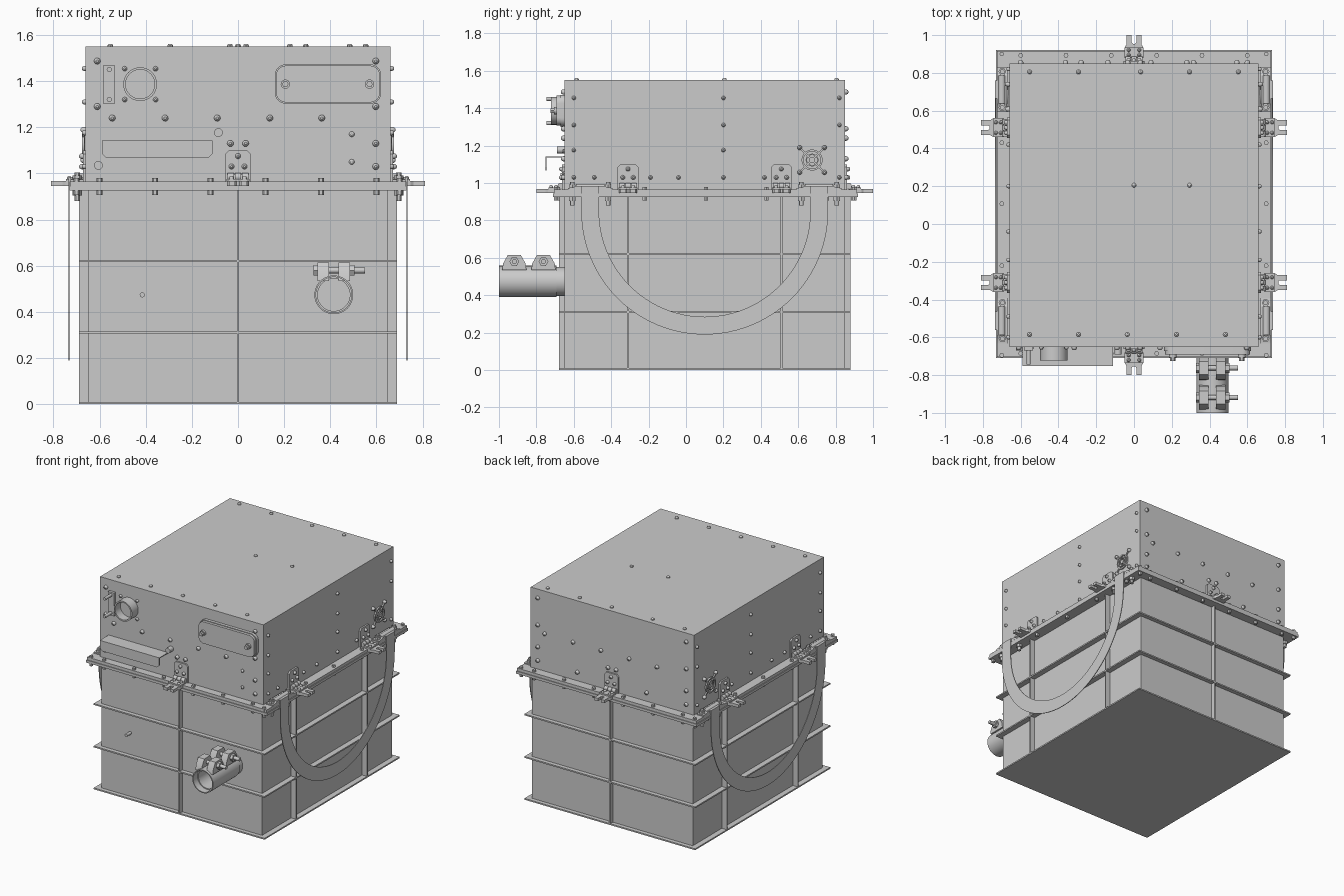
import bpy, bmesh
from math import sin, cos, pi
from mathutils import Matrix, Vector
from collections import defaultdict

if "Cube" in bpy.data.objects:
    bpy.data.objects.remove(bpy.data.objects["Cube"])

parts = defaultdict(bmesh.new)


def frame(u, v, w, o=(0, 0, 0)):
    m = Matrix((u, v, w)).transposed().to_4x4()
    m.translation = Vector(o)
    return m


X, Y, Z = Vector((1, 0, 0)), Vector((0, 1, 0)), Vector((0, 0, 1))
# Face frames: local u runs along the face, v up, w outward
FRONT = frame(X, Z, -Y, (0, -0.65, 0))
BACK = frame(-X, Z, Y, (0, 0.85, 0))
RIGHT = frame(Y, Z, X, (0.66, 0.1, 0))
LEFT = frame(-Y, Z, -X, (-0.66, 0.1, 0))
TOP = frame(X, Y, Z)
ALONG_X = frame(Y, Z, X)
SPIN_U = frame(Z, X, Y).transposed()            # local a,b,c -> v,w,u after transpose
SPIN_U = Matrix(((0, 0, 1, 0), (1, 0, 0, 0), (0, 1, 0, 0), (0, 0, 0, 1)))
PLAN = Matrix(((0, 1, 0, 0), (0, 0, 1, 0), (1, 0, 0, 0), (0, 0, 0, 1)))


def prism(name, m, pts, w0, w1):
    bm = parts[name]
    lo = [bm.verts.new(m @ Vector((a, b, w0))) for a, b in pts]
    hi = [bm.verts.new(m @ Vector((a, b, w1))) for a, b in pts]
    n = len(pts)
    fs = [bm.faces.new(lo[::-1]), bm.faces.new(hi)]
    fs += [bm.faces.new((lo[i], lo[(i + 1) % n], hi[(i + 1) % n], hi[i])) for i in range(n)]
    bmesh.ops.recalc_face_normals(bm, faces=fs)


def box(name, m, u0, u1, v0, v1, w0, w1):
    prism(name, m, [(u0, v0), (u1, v0), (u1, v1), (u0, v1)], w0, w1)


def lathe(name, m, c, profile, n=16, closed=False):
    bm = parts[name]
    rings = []
    for r, w in profile:
        if r == 0:
            rings.append([bm.verts.new(m @ Vector((c[0], c[1], w)))] * n)
        else:
            rings.append([bm.verts.new(m @ Vector((c[0] + r * cos(2 * pi * i / n),
                          c[1] + r * sin(2 * pi * i / n), w))) for i in range(n)])
    pairs = list(zip(rings, rings[1:])) + ([(rings[-1], rings[0])] if closed else [])
    fs = []
    for a, b in pairs:
        for i in range(n):
            j = (i + 1) % n
            fs.append(bm.faces.new(list(dict.fromkeys((a[i], a[j], b[j], b[i])))))
    bmesh.ops.recalc_face_normals(bm, faces=fs)


def cyl(name, m, c, r, w0, w1, n=16):
    lathe(name, m, c, [(0, w0), (r, w0), (r, w1), (0, w1)], n)


def tube(name, m, c, ro, ri, w0, w1, n=40):
    lathe(name, m, c, [(ro, w0), (ro, w1), (ri, w1), (ri, w0)], n, True)


def bolts(name, m, pts, r=0.014, h=0.018, base=0):
    for p in pts:
        lathe(name, m, p, [(0, base), (r, base), (r, base + h * .4), (r * .75, base + h * .8),
                           (r * .4, base + h), (0, base + h)], 12)


def round_rect(u0, u1, v0, v1, r, seg=8):
    pts = []
    for k, (cu, cv) in enumerate([(u1 - r, v1 - r), (u0 + r, v1 - r), (u0 + r, v0 + r), (u1 - r, v0 + r)]):
        pts += [(cu + r * cos(pi / 2 * (k + i / seg)), cv + r * sin(pi / 2 * (k + i / seg)))
                for i in range(seg + 1)]
    return pts


# Main bodies: tank, ribs, rim flange, upper housing
box("tank", TOP, -0.65, 0.65, -0.65, 0.85, 0.005, 0.93)
box("upper_housing", TOP, -0.66, 0.66, -0.65, 0.85, 0.96, 1.55)
box("tank_flange", TOP, -0.73, 0.73, -0.71, 0.92, 0.926, 0.945)
box("lid_flange", TOP, -0.725, 0.725, -0.705, 0.915, 0.945, 0.966)
for z in (0, 0.306, 0.616):
    box("horizontal_ribs", TOP, -0.69, 0.69, -0.68, 0.88, z, z + 0.01)
for m in (FRONT, BACK):
    box("vertical_ribs", m, -0.005, 0.005, 0, 0.93, -0.01, 0.03)
for m in (RIGHT, LEFT):
    for u in (-0.41, 0.41):
        box("vertical_ribs", m, u - .005, u + .005, 0, 0.93, -0.02, 0.03)

# Flange bolts with nuts underneath
rim = [(x, y) for x in (-.6, -.36, -.12, .12, .36, .6) for y in (-.685, .893)]
rim += [(x, y) for y in (-.695, -.54, -.22, .107, .43, .754, .9) for x in (-.7, .7)]
for p in rim:
    cyl("flange_bolts", TOP, p, 0.013, 0.906, 0.98, 6)

# Hinged latches with slotted lugs
def latch(m, u):
    m = m @ Matrix.Translation((u, 0, 0))
    prism("latch_plates", m, [(-.055, .965), (.055, .965), (.055, 1.085), (.04, 1.10),
                              (-.04, 1.10), (-.055, 1.085)], 0, 0.012)
    bolts("latch_bolts", m, [(0, 1.075), (-.028, 1.03), (.028, 1.03)], .012, .016, .012)
    for k in (-.032, 0, .032):
        cyl("latch_hinges", m @ SPIN_U, (.985, .02), .016, k - .014, k + .014)
    p = m @ PLAN
    half = [(.02, .048), (.088, .048), (.1, .04), (.15, .04), (.15, .012), (.112, .012), (.104, .006)]
    prism("latch_lugs", p, half + [(a, -b) for a, b in reversed(half)], .946, .967)
    box("latch_lugs", p, .03, .085, -.05, .05, .967, .977)
    bolts("latch_bolts", p, [(a, b) for a in (.045, .071) for b in (-.028, .028)], .01, .012, .977)


latch(FRONT, 0)
latch(BACK, 0)
for m, s in ((RIGHT, 1), (LEFT, -1)):
    latch(m, -0.41)
    latch(m, 0.41)
    # Hanging U strap and its two anchors
    arc = [pi + pi * i / 48 for i in range(49)]
    strap = [(-.66, .965)] + [(.66 * cos(a), .85 + .66 * sin(a)) for a in arc] + [(.66, .965), (.565, .965)]
    strap += [(.565 * cos(a), .85 + .565 * sin(a)) for a in reversed(arc)] + [(-.565, .965)]
    prism("side_straps", m, strap, 0.07, 0.075)
    for u in (-.612, .612):
        a = m @ Matrix.Translation((u, 0, 0))
        prism("strap_anchors", a, [(-.12, .965), (.12, .965), (.12, .974), (.09, .976), (.075, .985),
                                   (-.075, .985), (-.09, .976), (-.12, .974)], .01, .066)
        box("strap_anchors", a, -.048, .048, .962, .985, .06, .075)
        cyl("strap_anchors", a @ SPIN_U, (.975, .04), .02, -.075, .075)
        for k in (-.095, .095):
            cyl("anchor_bolts", a @ PLAN, (.037, k), .012, .88, 1.005, 12)
            cyl("anchor_bolts", a @ PLAN, (.037, k), .02, .905, .926, 6)
            cyl("anchor_bolts", a @ PLAN, (.037, k), .02, .974, .992, 6)
    # Fan guard: rings, spokes, corner screws
    g = m @ Matrix.Translation((0.574 * s, 1.123, 0))
    tube("fan_guards", g, (0, 0), .056, .046, .006, .016, 32)
    tube("fan_guards", g, (0, 0), .034, .027, .006, .016, 32)
    cyl("fan_guards", g, (0, 0), .015, .004, .016)
    for k in range(4):
        box("fan_guards", g @ Matrix.Rotation(pi / 4 + k * pi / 2, 4, 'Z'), 0, .09, -.005, .005, .004, .013)
    bolts("fan_screws", g, [(a, b) for a in (-.066, .066) for b in (-.066, .066)], .013, .022)
    # Side wall screws
    pts = [(y, z) for y in (-.6, .2) for z in (1.455, 1.31, 1.176, 1.03)]
    pts += [(y, 1.03) for y in (-.49, -.19, -.04, .42, .82)] + [(.82, 1.455), (.82, 1.31)]
    bolts("side_screws", m, [((y - .1) * s, z) for y, z in pts], .011, .016)

# Screws on front, back and roof
row = [(u, 1.24) for u in (-.545, -.316, -.09, .138, .363)]
bolts("front_screws", FRONT, row + [(.597, z) for z in (1.487, 1.29, 1.13, 1.03)]
      + [(-.61, 1.487), (-.61, 1.29), (-.033, 1.13), (.033, 1.13)])
bolts("front_screws", FRONT, [(.493, 1.17), (.493, 1.05)], .012, .012)
cyl("front_buttons", FRONT, (-.605, 1.035), .019, 0, .02)
cyl("front_buttons", FRONT, (-.085, 1.177), .019, 0, .04)
bolts("back_screws", BACK, row + [(u, z) for u in (-.6, .6) for z in (1.487, 1.29, 1.13, 1.03)]
      + [(-.28, 1.03), (.28, 1.03), (-.033, 1.13), (.033, 1.13)])
bolts("roof_screws", TOP, [(u, .805) for u in (-.553, -.294, .035, .294, .553)]
      + [(u, -.585) for u in (-.553, -.294, -.035, .225, .484)] + [(0, .205), (.294, .205)], .012, .012, 1.55)

# Front panel: round port, handle plate, oval cover, bent hood
tube("round_port", FRONT, (-.424, 1.387), .073, .063, 0, .073)
cyl("round_port", FRONT, (-.424, 1.387), .065, 0, .012, 40)
bolts("port_screws", FRONT, [(-.424 + a, 1.387 + b) for a in (-.067, .067) for b in (-.067, .067)], .011, .014)
box("handle_plate", FRONT, -.582, -.535, 1.30, 1.47, 0, .02)
for z in (1.32, 1.45):
    cyl("handle_posts", FRONT, (-.558, z), .011, .02, .095)
prism("oval_cover", FRONT, round_rect(.16, .62, 1.303, 1.472, .045), 0, .022)
prism("oval_cover", FRONT, round_rect(.165, .615, 1.308, 1.467, .042), .022, .042)
for u in (.205, .57):
    cyl("cover_bolts", FRONT, (u, 1.387), .02, .042, .056, 20)
    cyl("cover_bolts", FRONT, (u, 1.387), .014, .056, .075, 6)
box("hood", FRONT, -.59, -.11, 1.136, 1.142, 0, .1)
prism("hood", FRONT, [(-.59, 1.142), (-.59, 1.085), (-.572, 1.068), (-.128, 1.068), (-.11, 1.085),
                      (-.11, 1.142)], .096, .102)

# Drain pin and outlet pipe with double clamp
cyl("drain_pin", FRONT, (-.415, .474), .011, 0, .05)
PIPE = (.415, .474)
tube("outlet_pipe", FRONT, PIPE, .078, .07, 0, .3, 48)
tube("pipe_sleeve", FRONT, PIPE, .084, .077, .042, .35, 48)
for w in (.112, .268):
    y = -.65 - w
    for x in (.345, .435):
        prism("clamp_lugs", ALONG_X, [(y - .065, .535), (y + .065, .535), (y + .06, .57), (y + .035, .615),
                                      (y - .035, .615), (y - .06, .57)], x, x + .05)
    cyl("clamp_bolts", ALONG_X, (y, .58), .013, .33, .55)
    cyl("clamp_bolts", ALONG_X, (y, .58), .026, .328, .346, 6)
    cyl("clamp_bolts", ALONG_X, (y, .58), .026, .485, .505, 6)

# Turn every collected part into an object
for name, bm in parts.items():
    mesh = bpy.data.meshes.new(name)
    bm.to_mesh(mesh)
    bm.free()
    ob = bpy.data.objects.new(name, mesh)
    bpy.context.collection.objects.link(ob)
    ob.select_set(True)
    bpy.context.view_layer.objects.active = ob
bpy.ops.object.shade_smooth_by_angle()
